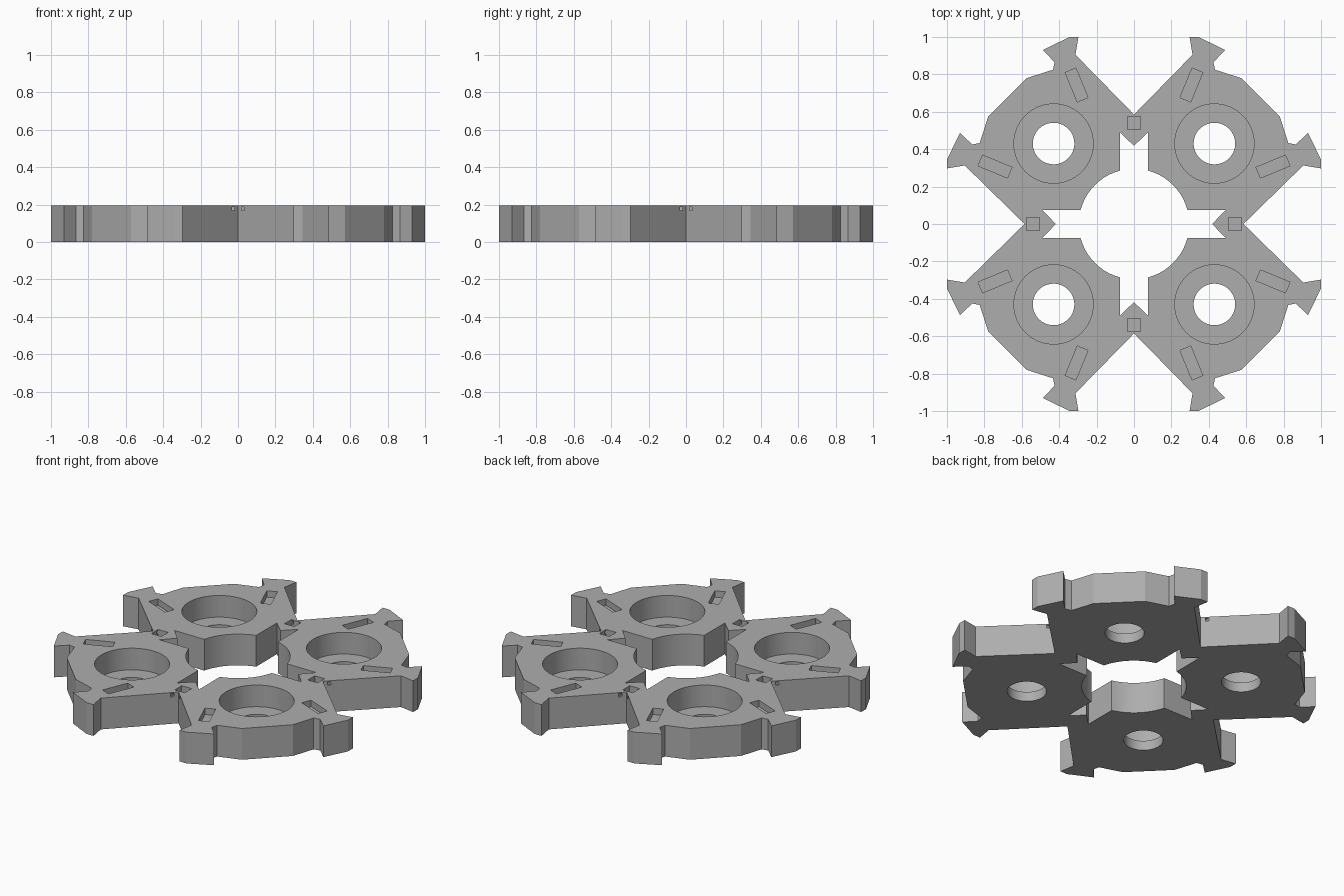
import bpy, bmesh, math
from mathutils import Vector, Matrix

if "Cube" in bpy.data.objects:
    bpy.data.objects.remove(bpy.data.objects["Cube"])

H = 0.195          # plate thickness
BORE = 0.43        # offset of each round seat from the axes

grey = bpy.data.materials.new("plain grey")
grey.diffuse_color = (0.42, 0.42, 0.42, 1)
grey.use_nodes = True
grey.node_tree.nodes["Principled BSDF"].inputs["Base Color"].default_value = grey.diffuse_color


def prism(name, pts, z0, z1):
    """Straight extrusion of a closed xy outline."""
    bm = bmesh.new()
    face = bm.faces.new([bm.verts.new((x, y, z0)) for x, y in pts])
    res = bmesh.ops.extrude_face_region(bm, geom=[face])
    top = [v for v in res["geom"] if isinstance(v, bmesh.types.BMVert)]
    bmesh.ops.translate(bm, verts=top, vec=(0, 0, z1 - z0))
    bmesh.ops.recalc_face_normals(bm, faces=bm.faces[:])
    me = bpy.data.meshes.new(name)
    bm.to_mesh(me)
    bm.free()
    ob = bpy.data.objects.new(name, me)
    bpy.context.collection.objects.link(ob)
    me.materials.append(grey)
    return ob


def four_fold(half):
    """Mirror a half-quadrant path over the diagonal, then rotate it four times."""
    quad = half + [(y, x) for x, y in reversed(half)][:-1]
    loop = []
    for k in range(4):
        c, s = [(1, 0), (0, -1), (-1, 0), (0, 1)][k]
        loop += [(x * c - y * s, x * s + y * c) for x, y in quad]
    return loop


def circle(x, y, r, n=64):
    return [(x + r * math.cos(2 * math.pi * i / n),
             y + r * math.sin(2 * math.pi * i / n)) for i in range(n)]


def rect(x, y, length, width, angle):
    rot = Matrix.Rotation(angle, 2)
    return [tuple(Vector((x, y)) + rot @ Vector((a * length / 2, b * width / 2)))
            for a, b in ((-1, -1), (1, -1), (1, 1), (-1, 1))]


def cut(body, cutter):
    mod = body.modifiers.new("cut", 'BOOLEAN')
    mod.operation, mod.solver, mod.object = 'DIFFERENCE', 'EXACT', cutter
    bpy.context.view_layer.objects.active = body
    bpy.ops.object.modifier_apply(modifier=mod.name)
    bpy.data.objects.remove(cutter, do_unlink=True)


# Outer outline: V notch, hooked tab, chamfered corner
outer = four_fold([(0, 0.585), (0.313, 0.905), (0.297, 1.0), (0.345, 1.0),
                   (0.487, 0.93), (0.425, 0.865), (0.433, 0.825), (0.573, 0.78)])
body = prism("linked_plate", outer, 0, H)

# Central opening: pointed neck, straight channel, round middle
a0 = math.asin(0.075 / 0.295)
arc = [(0.295 * math.sin(a), 0.295 * math.cos(a))
       for a in [a0 + (math.pi / 4 - a0) * i / 8 for i in range(9)]]
inner = four_fold([(0, 0.418), (0.075, 0.49)] + arc)
# drop the doubled point on each diagonal
inner = [p for i, p in enumerate(inner)
         if math.dist(p, inner[i - 1]) > 1e-4]
cut(body, prism("opening_cutter", inner, -0.1, H + 0.1))

# Round seats with through holes
for sx in (-1, 1):
    for sy in (-1, 1):
        x, y = sx * BORE, sy * BORE
        cut(body, prism("seat_cutter", circle(x, y, 0.212), 0.06, H + 0.1))
        cut(body, prism("hole_cutter", circle(x, y, 0.111), -0.1, H))

# Slanted slots behind the tabs
for sx in (-1, 1):
    for sy in (-1, 1):
        for px, py, ang in ((0.307, 0.743, 67.5), (0.743, 0.307, 22.5)):
            cut(body, prism("slot_cutter", rect(sx * px, sy * py, 0.17, 0.062,
                            sx * sy * math.radians(ang)), H - 0.04, H + 0.1))

# Square pockets at the necks, with small channels out to the V notch
for k in range(4):
    turn = k * math.pi / 2
    d = Vector((-math.sin(turn), math.cos(turn)))
    side = Vector((math.cos(turn), math.sin(turn)))
    p = d * 0.54
    cut(body, prism("pocket_cutter", rect(p.x, p.y, 0.068, 0.068, turn), H - 0.04, H + 0.1))
    for s in (-1, 1):
        q = d * 0.59 + side * s * 0.026
        cut(body, prism("channel_cutter", rect(q.x, q.y, 0.014, 0.1, turn), 0.168, 0.188))

# Smooth round walls, sharp corners
bpy.ops.object.select_all(action='DESELECT')
body.select_set(True)
bpy.context.view_layer.objects.active = body
bpy.ops.object.shade_smooth_by_angle(angle=math.radians(15))
